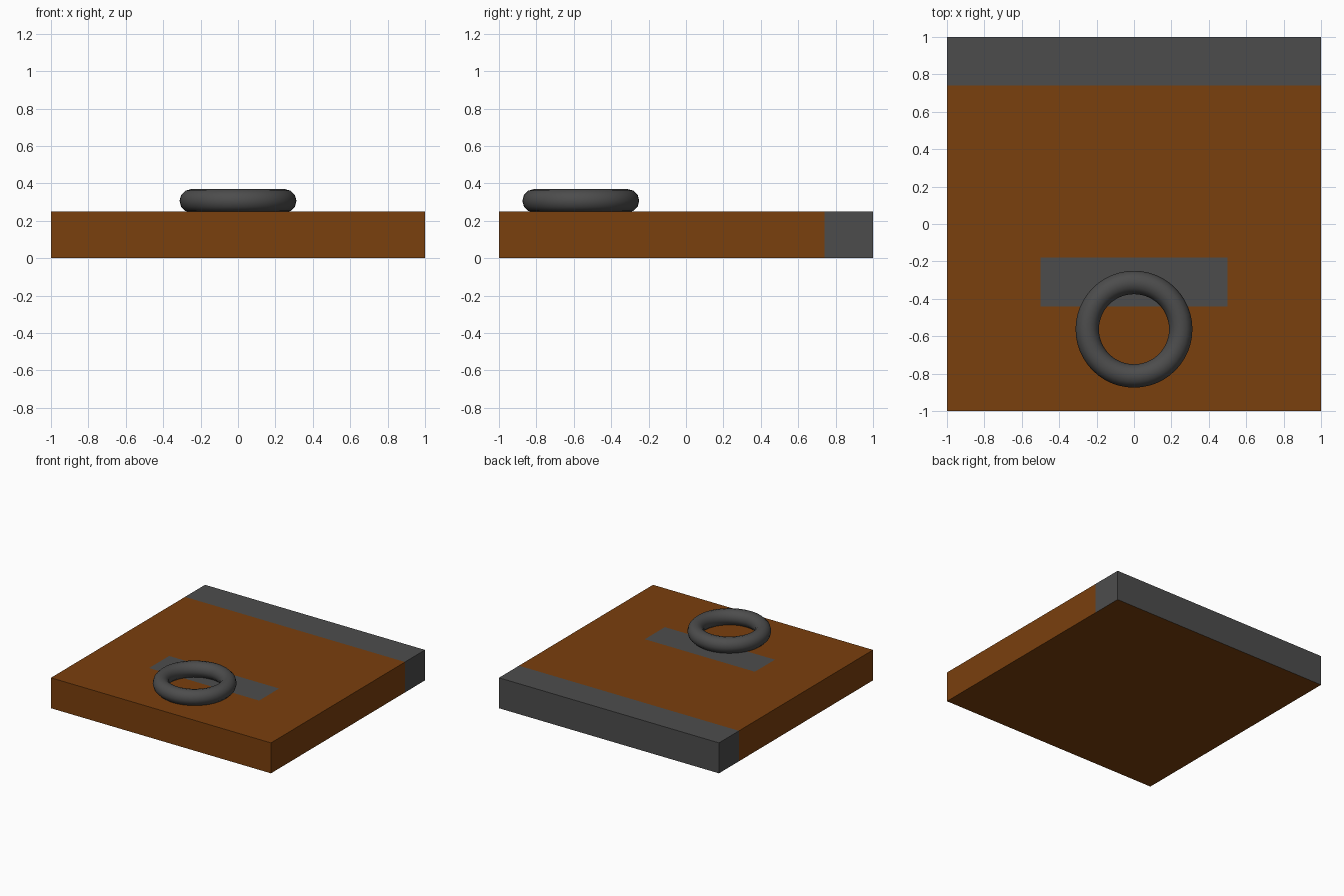
import bpy, bmesh
from mathutils import Vector

if "Cube" in bpy.data.objects:
    bpy.data.objects.remove(bpy.data.objects["Cube"])


def material(name, color):
    m = bpy.data.materials.new(name)
    m.diffuse_color = (*color, 1)
    m.use_nodes = True
    m.node_tree.nodes["Principled BSDF"].inputs["Base Color"].default_value = m.diffuse_color
    return m


brown = material("wood brown", (0.195, 0.05, 0.004))
grey = material("iron grey", (0.073, 0.073, 0.073))

# Slab: a box cut along the strip and hinge plate edges
bm = bmesh.new()
bmesh.ops.create_cube(bm, size=1)
for v in bm.verts:
    v.co = Vector((v.co.x * 2, v.co.y * 2, (v.co.z + 0.5) * 0.25))


def cut(point, normal):
    bmesh.ops.bisect_plane(bm, geom=bm.verts[:] + bm.edges[:] + bm.faces[:],
                           plane_co=point, plane_no=normal)


for y in (-0.44, -0.18, 0.74):
    cut((0, y, 0), (0, 1, 0))
for x in (-0.5, 0.5):
    cut((x, 0, 0), (1, 0, 0))

# Grey back strip (not underneath) and grey ring plate on the top
for f in bm.faces:
    c = f.calc_center_median()
    strip = c.y > 0.74 and f.normal.z > -0.5
    plate = f.normal.z > 0.5 and abs(c.x) < 0.5 and -0.44 < c.y < -0.18
    f.material_index = int(strip or plate)

mesh = bpy.data.meshes.new("trapdoor_slab")
bm.to_mesh(mesh)
bm.free()
mesh.materials.append(brown)
mesh.materials.append(grey)
slab = bpy.data.objects.new("trapdoor_slab", mesh)
bpy.context.collection.objects.link(slab)

# Pull ring lying on the slab
bpy.ops.mesh.primitive_torus_add(location=(0, -0.5625, 0.307), major_radius=0.25,
                                 minor_radius=0.0625, major_segments=48, minor_segments=12)
ring = bpy.context.object
ring.name = "pull_ring"
ring.data.materials.append(grey)
bpy.ops.object.shade_smooth()
